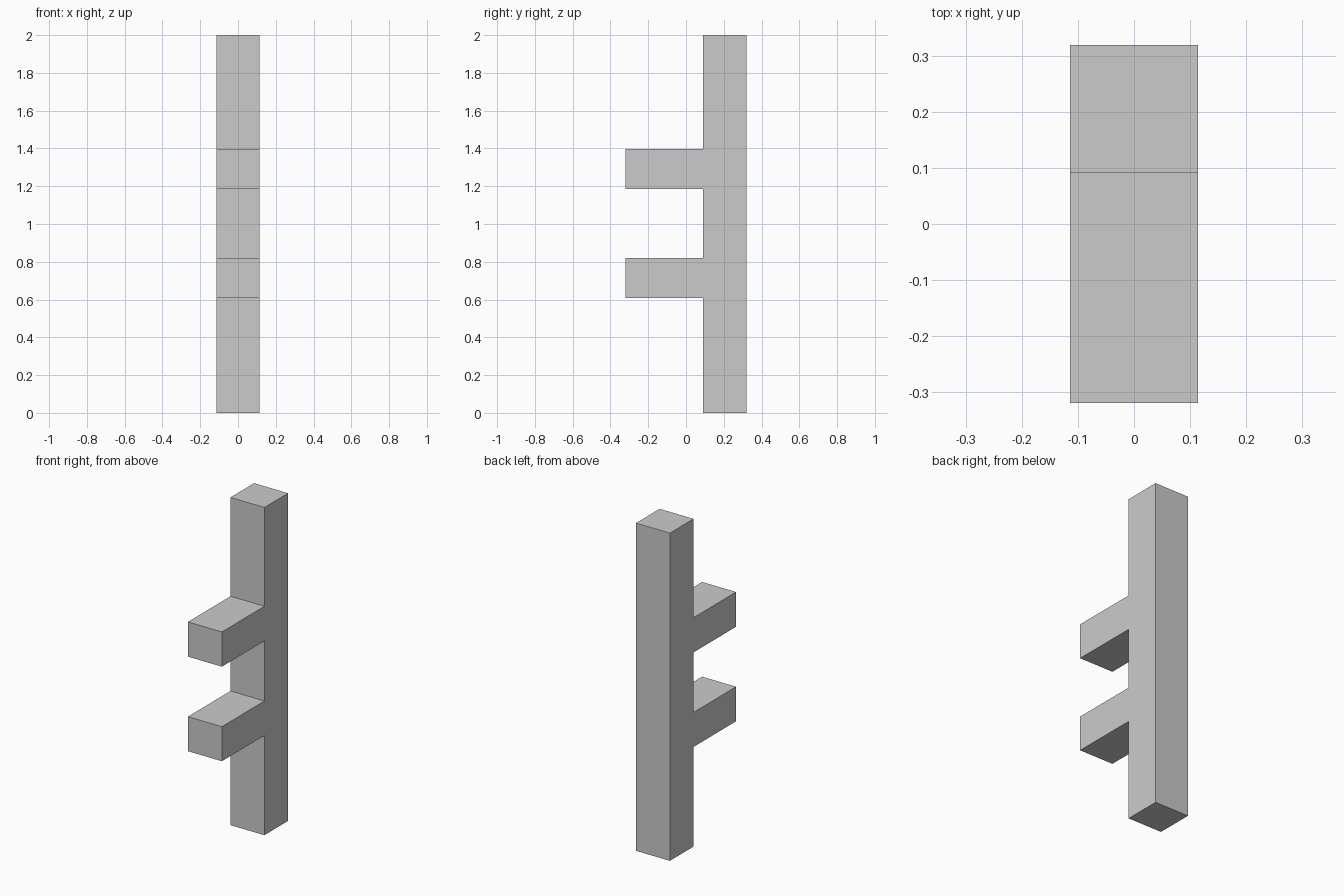
import bpy
import bmesh

if "Cube" in bpy.data.objects:
    bpy.data.objects.remove(bpy.data.objects["Cube"])

HALF_WIDTH = 0.1145
FRONT, POST_FRONT, BACK = -0.319, 0.091, 0.319
HEIGHT = 2.0
ARMS = [(0.608, 0.819), (1.185, 1.397)]  # bottom and top of each arm

# Side profile (y, z): square post with two arms reaching forward
profile = [(BACK, 0), (BACK, HEIGHT), (POST_FRONT, HEIGHT)]
for low, high in reversed(ARMS):
    profile += [(POST_FRONT, high), (FRONT, high), (FRONT, low), (POST_FRONT, low)]
profile.append((POST_FRONT, 0))

# Extrude the profile across the width
bm = bmesh.new()
side = bm.faces.new([bm.verts.new((-HALF_WIDTH, y, z)) for y, z in profile])
extruded = bmesh.ops.extrude_face_region(bm, geom=[side], use_keep_orig=True)
moved = [v for v in extruded["geom"] if isinstance(v, bmesh.types.BMVert)]
bmesh.ops.translate(bm, verts=moved, vec=(2 * HALF_WIDTH, 0, 0))
bmesh.ops.recalc_face_normals(bm, faces=bm.faces)

mesh = bpy.data.meshes.new("post_with_arms")
bm.to_mesh(mesh)
bm.free()
bpy.context.collection.objects.link(bpy.data.objects.new("post_with_arms", mesh))
